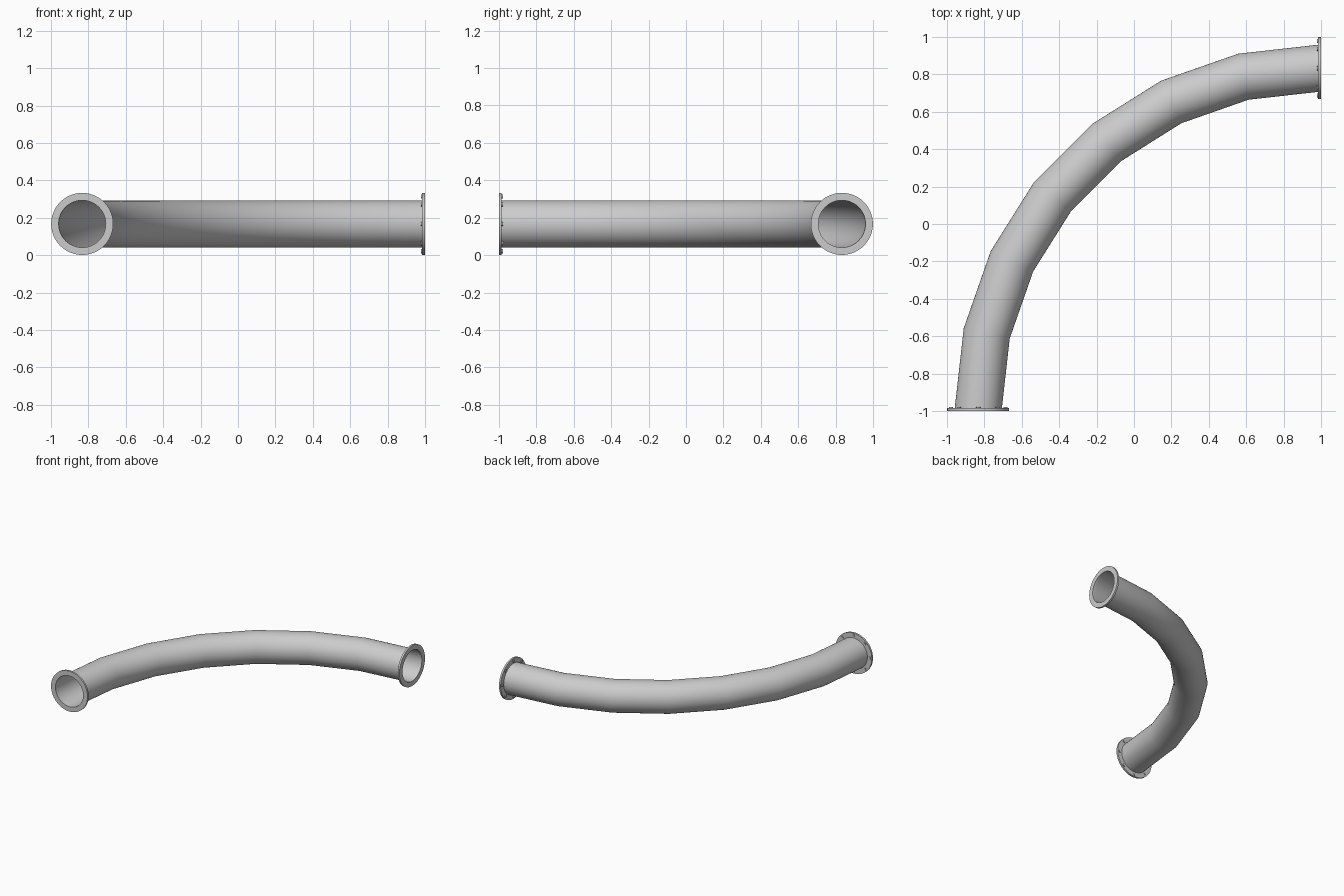
import bpy, bmesh
from math import sin, cos, pi, radians
from mathutils import Matrix, Vector

cube = bpy.data.objects.get("Cube")
if cube:
    bpy.data.objects.remove(cube, do_unlink=True)

SIDES = 48          # around the pipe
BENDS = 7           # straight lengths in the quarter turn
PIPE_R = 0.126
RIM_R = 0.166
MID_Z = 0.167
END = 0.99          # arc centre is (END, -END)
ARC_R = END + 0.833

steel = bpy.data.materials.new("steel grey")
steel.use_nodes = True
colour = (0.6, 0.6, 0.6, 1)
steel.diffuse_color = colour
steel.node_tree.nodes["Principled BSDF"].inputs["Base Color"].default_value = colour


def finish(name, bm, matrix=Matrix()):
    bm.transform(matrix)
    mesh = bpy.data.meshes.new(name)
    bm.to_mesh(mesh)
    bm.free()
    mesh.materials.append(steel)
    obj = bpy.data.objects.new(name, mesh)
    bpy.context.collection.objects.link(obj)
    bpy.ops.object.select_all(action="DESELECT")
    obj.select_set(True)
    bpy.context.view_layer.objects.active = obj
    bpy.ops.object.shade_smooth_by_angle(angle=radians(35))
    return obj


def skin(bm, rings, closed=False):
    """Join rings of vertices with quads."""
    pairs = list(zip(rings, rings[1:])) + ([(rings[-1], rings[0])] if closed else [])
    for a, b in pairs:
        for i in range(SIDES):
            j = (i + 1) % SIDES
            bm.faces.new((a[i], a[j], b[j], b[i]))
    bmesh.ops.recalc_face_normals(bm, faces=bm.faces)


# Curved pipe: open rings swept round a quarter turn
bm = bmesh.new()
rings = []
for k in range(BENDS + 1):
    turn = k * pi / 2 / BENDS
    ring = []
    for i in range(SIDES):
        a = 2 * pi * i / SIDES
        r = ARC_R + PIPE_R * cos(a)
        ring.append(bm.verts.new((END - r * cos(turn), -END + r * sin(turn),
                                  MID_Z + PIPE_R * sin(a))))
    rings.append(ring)
skin(bm, rings)
finish("curved_pipe", bm)


# Flanges: a flat ring, outer face at local z = 0, back towards +z
def flange(name, matrix):
    bm = bmesh.new()
    profile = [(PIPE_R, 0), (RIM_R, 0), (RIM_R, 0.015), (PIPE_R, 0.015)]
    skin(bm, [[bm.verts.new((r * cos(2 * pi * i / SIDES), r * sin(2 * pi * i / SIDES), z))
               for i in range(SIDES)] for r, z in profile], closed=True)
    finish(name, bm, matrix)

    # Eight bolt heads on the back of the ring
    bm = bmesh.new()
    for i in range(8):
        a = i * pi / 4
        r = (PIPE_R + RIM_R) / 2
        bmesh.ops.create_cone(bm, cap_ends=True, segments=12, radius1=0.011, radius2=0.011,
                              depth=0.008,
                              matrix=Matrix.Translation((r * cos(a), r * sin(a), 0.018)))
    finish(name + "_bolts", bm, matrix)


flange("front_flange", Matrix.Translation((END - ARC_R, -1, MID_Z)) @ Matrix.Rotation(-pi / 2, 4, "X"))
flange("left_flange", Matrix.Translation((1, ARC_R - END, MID_Z)) @ Matrix.Rotation(-pi / 2, 4, "Y"))
